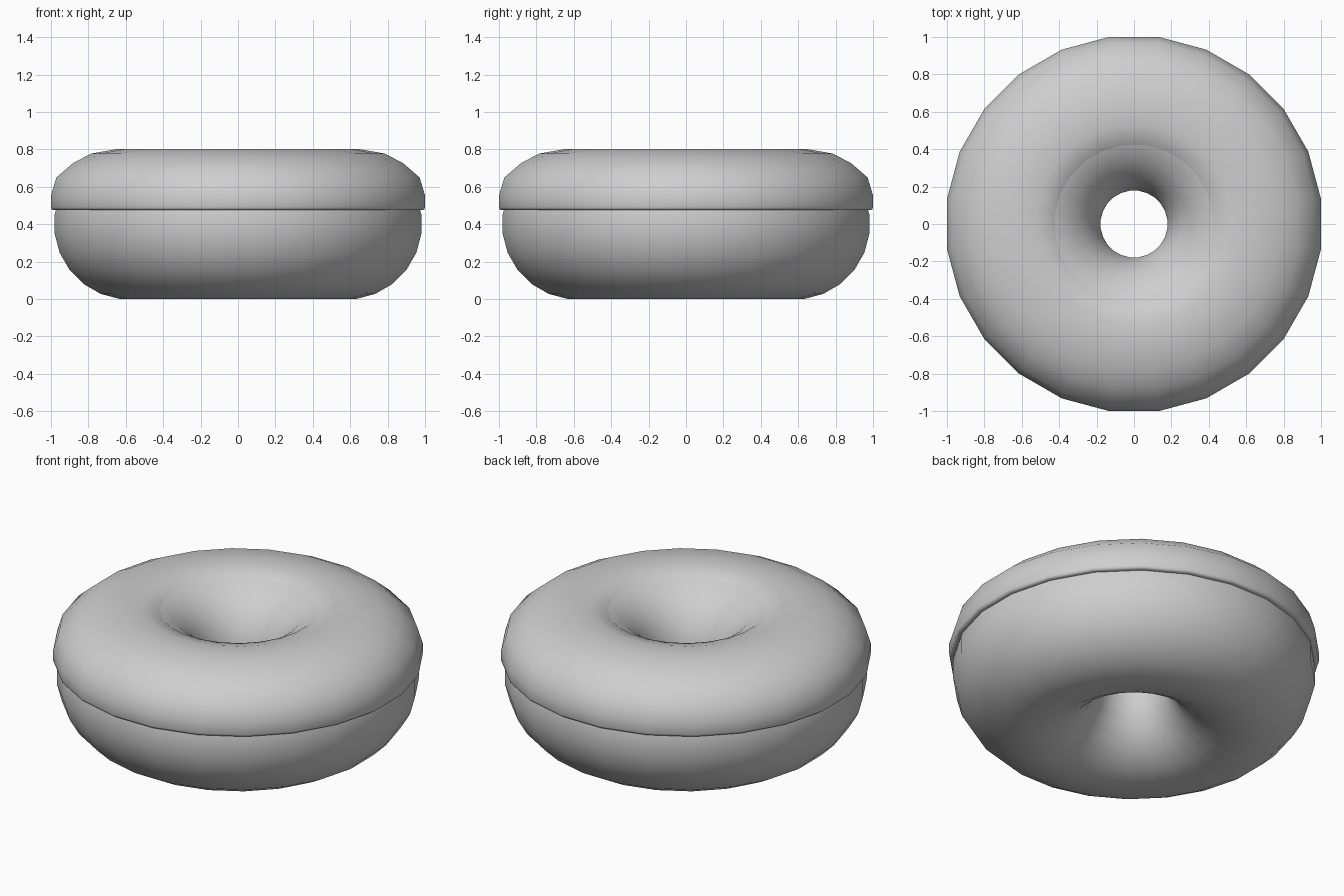
import bpy, bmesh, math

if "Cube" in bpy.data.objects:
    bpy.data.objects.remove(bpy.data.objects["Cube"], do_unlink=True)

SIDES = 24
HALF_STEP = math.pi / SIDES


def make_material(name, colour):
    mat = bpy.data.materials.new(name)
    mat.use_nodes = True
    mat.diffuse_color = colour
    mat.node_tree.nodes["Principled BSDF"].inputs["Base Color"].default_value = colour
    return mat


def revolve(name, profile, mat):
    """Sweep a closed (radius, height) profile around the z axis."""
    bm = bmesh.new()
    rings = []
    for i in range(SIDES):
        a = 2 * math.pi * i / SIDES + HALF_STEP
        rings.append([bm.verts.new((r * math.cos(a), r * math.sin(a), z)) for r, z in profile])
    count = len(profile)
    for i in range(SIDES):
        here, there = rings[i], rings[(i + 1) % SIDES]
        for j in range(count):
            k = (j + 1) % count
            bm.faces.new((here[j], there[j], there[k], here[k]))
    bmesh.ops.recalc_face_normals(bm, faces=bm.faces)
    for face in bm.faces:
        face.smooth = True
    mesh = bpy.data.meshes.new(name)
    bm.to_mesh(mesh)
    bm.free()
    mesh.materials.append(mat)
    obj = bpy.data.objects.new(name, mesh)
    bpy.context.collection.objects.link(obj)
    return obj


grey = make_material("plain_grey", (0.62, 0.62, 0.62, 1))

# Dough ring
angles = [2 * HALF_STEP * j + HALF_STEP for j in range(SIDES)]
dough = [(0.584 + 0.408 * math.cos(a), 0.4 + 0.4035 * math.sin(a)) for a in angles]
revolve("dough_ring", dough, grey)

# Icing cap: overhanging lip outside, tucked into the dough near the hole
icing = [(0.9, 0.476), (0.995, 0.475), (1.005, 0.48), (1.009, 0.492),
         (1.009, 0.553), (0.979, 0.65), (0.888, 0.728), (0.79, 0.778),
         (0.65, 0.802), (0.53, 0.802), (0.428, 0.774), (0.36, 0.7),
         (0.6, 0.65)]
revolve("icing_cap", icing, grey)
